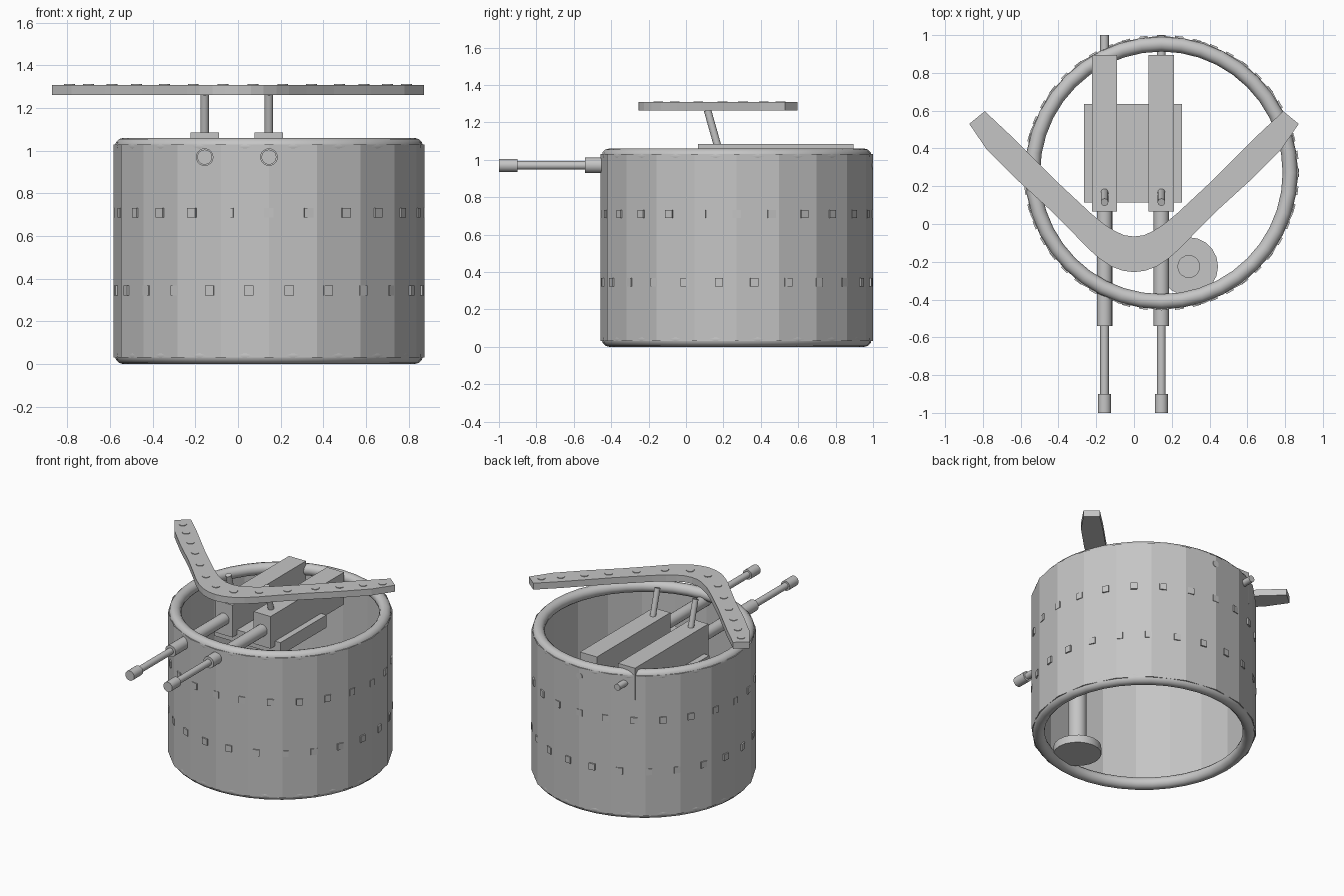
import bpy, bmesh, math
from mathutils import Vector, Matrix

if "Cube" in bpy.data.objects:
    bpy.data.objects.remove(bpy.data.objects["Cube"])

grey = bpy.data.materials.new("plain_grey")
grey.use_nodes = True
grey.diffuse_color = (0.56, 0.56, 0.56, 1)
grey.node_tree.nodes["Principled BSDF"].inputs["Base Color"].default_value = (0.56, 0.56, 0.56, 1)

CX, CY, R = 0.145, 0.271, 0.728      # tub centre and radius
TUBE = 0.04                          # rim tube radius


def finish(name, bm, smooth=False):
    bmesh.ops.recalc_face_normals(bm, faces=bm.faces)
    mesh = bpy.data.meshes.new(name)
    bm.to_mesh(mesh)
    bm.free()
    mesh.materials.append(grey)
    ob = bpy.data.objects.new(name, mesh)
    bpy.context.collection.objects.link(ob)
    if smooth:
        bpy.ops.object.select_all(action="DESELECT")
        ob.select_set(True)
        bpy.context.view_layer.objects.active = ob
        bpy.ops.object.shade_smooth_by_angle(angle=math.radians(35))
    return ob


def add_box(bm, low, high):
    low, high = Vector(low), Vector(high)
    bmesh.ops.create_cube(bm, size=1, matrix=Matrix.Translation((low + high) / 2)
                          @ Matrix.Diagonal((*(high - low), 1)))


def add_rod(bm, a, b, radius, sides=20):
    a, b = Vector(a), Vector(b)
    turn = (b - a).to_track_quat("Z", "Y").to_matrix().to_4x4()
    bmesh.ops.create_cone(bm, cap_ends=True, segments=sides, radius1=radius, radius2=radius,
                          depth=(b - a).length, matrix=Matrix.Translation((a + b) / 2) @ turn)


# Faceted tub wall with a little thickness
bm = bmesh.new()
bmesh.ops.create_cone(bm, cap_ends=False, segments=20, radius1=R, radius2=R, depth=1.0,
                      matrix=Matrix.Translation((CX, CY, 0.53)))
wall = finish("tub_wall", bm)
shell = wall.modifiers.new("thickness", "SOLIDIFY")
shell.thickness = 0.02
shell.offset = -1

# Round rims at top and bottom, tucked just inside the wall
for name, z in (("top_rim", 1.06 - TUBE), ("bottom_rim", TUBE)):
    bpy.ops.mesh.primitive_torus_add(location=(CX, CY, z), major_radius=R - TUBE - 0.006,
                                     minor_radius=TUBE, major_segments=40, minor_segments=12)
    rim = bpy.context.object
    rim.name = name
    rim.data.materials.append(grey)
    bpy.ops.object.shade_smooth_by_angle(angle=math.radians(40))

# Two staggered rows of square bolts
bm = bmesh.new()
for z, shift in ((0.71, 0), (0.345, 0.5)):
    for i in range(24):
        spin = Matrix.Rotation((i + shift) * math.tau / 24, 4, "Z")
        place = Matrix.Translation((CX, CY, z)) @ spin @ Matrix.Translation((0, -R + 0.008, 0))
        bmesh.ops.create_cube(bm, size=1, matrix=place @ Matrix.Diagonal((0.044, 0.018, 0.045, 1)))
finish("wall_bolts", bm)

# Twin guns
GUN_Z = 0.97
for side, x in (("right", -0.156), ("left", 0.145)):
    bm = bmesh.new()
    add_box(bm, (x - 0.067, 0.065, 0.855), (x + 0.067, 0.895, 1.085))
    finish(side + "_gun_body", bm)

    bm = bmesh.new()
    for start, end, radius in ((-1, -0.9, 0.035), (-0.91, 0.08, 0.023),
                               (-0.54, 0.08, 0.041), (0.885, 1, 0.023)):
        add_rod(bm, (x, start, GUN_Z), (x, end, GUN_Z), radius)
    finish(side + "_gun_barrel", bm, True)

    bm = bmesh.new()
    add_rod(bm, (x, 0.17, 1.07), (x, 0.115, 1.265), 0.02, 16)
    finish(side + "_strut", bm, True)

# Mounting slab under the guns
bm = bmesh.new()
add_box(bm, (-0.265, 0.115, 0.80), (0.255, 0.635, 0.89))
finish("gun_mount", bm)

# Post on a round foot
bm = bmesh.new()
add_rod(bm, (0.29, -0.225, 0.08), (0.29, -0.225, 0.8), 0.06)
finish("post", bm, True)
bm = bmesh.new()
add_rod(bm, (0.29, -0.225, 0.035), (0.29, -0.225, 0.09), 0.155)
finish("post_foot", bm, True)

# Curved overhead bar, half outline mirrored across x
outer = [(0, -0.255), (0.06, -0.247), (0.12, -0.225), (0.18, -0.185), (0.24, -0.133),
         (0.32, -0.05), (0.45, 0.08), (0.62, 0.235), (0.78, 0.395), (0.872, 0.53)]
inner = [(0.79, 0.597), (0.66, 0.475), (0.42, 0.235), (0.23, 0.058),
         (0.16, 0), (0.1, -0.038), (0.05, -0.06), (0, -0.066)]
half = outer + inner
outline = half + [(-x, y) for x, y in reversed(half) if x > 0]
bm = bmesh.new()
face = bm.faces.new([bm.verts.new((x, y, 1.262)) for x, y in outline])
top = bmesh.ops.extrude_face_region(bm, geom=[face])["geom"]
bmesh.ops.translate(bm, vec=(0, 0, 0.046),
                    verts=[v for v in top if isinstance(v, bmesh.types.BMVert)])
finish("overhead_bar", bm)

# Flat studs along the bar
studs = [(0.07, -0.148), (0.21, -0.06), (0.345, 0.065), (0.475, 0.195),
         (0.59, 0.305), (0.7, 0.415), (0.79, 0.505)]
bm = bmesh.new()
for x, y in studs:
    for s in (-1, 1):
        add_rod(bm, (s * x, y, 1.30), (s * x, y, 1.312), 0.026, 14)
finish("bar_studs", bm)
